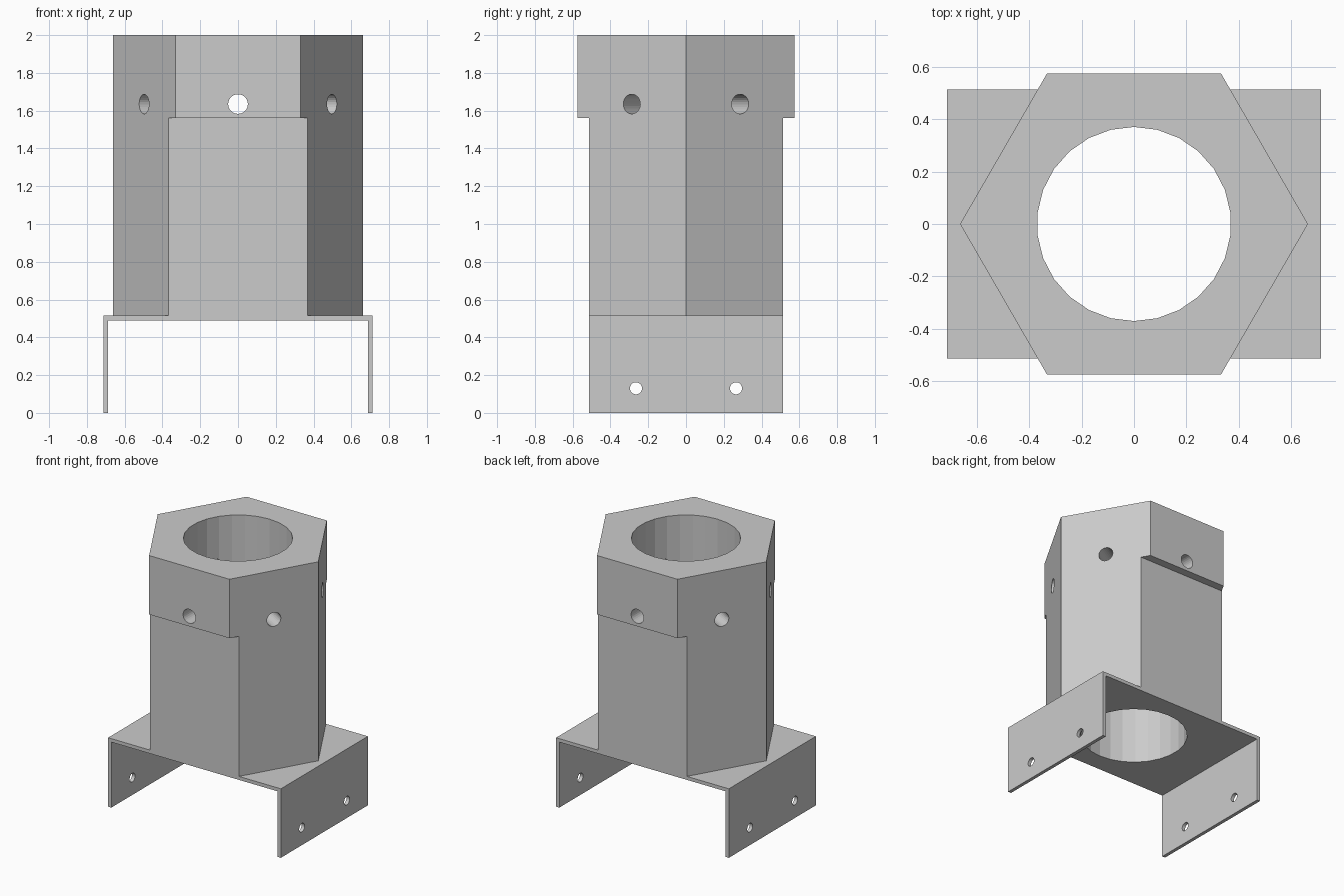
import bpy, bmesh, math
from mathutils import Matrix, Vector

cube = bpy.data.objects.get("Cube")
if cube:
    bpy.data.objects.remove(cube, do_unlink=True)

# Single grey finish
grey = bpy.data.materials.new("plain grey")
grey.use_nodes = True
COLOUR = (0.6, 0.6, 0.6, 1)
grey.diffuse_color = COLOUR
grey.node_tree.nodes["Principled BSDF"].inputs["Base Color"].default_value = COLOUR

# Main dimensions
HEX_R, BORE_R = 0.663, 0.37
TOP, COLLAR_Z, PLATE_Z = 2.0, 1.56, 0.515
HALF_X, HALF_Y, SHEET = 0.713, 0.513, 0.026
SIDES = 26


def add_object(name, bm):
    bmesh.ops.recalc_face_normals(bm, faces=bm.faces)
    mesh = bpy.data.meshes.new(name)
    bm.to_mesh(mesh)
    bm.free()
    mesh.materials.append(grey)
    obj = bpy.data.objects.new(name, mesh)
    bpy.context.collection.objects.link(obj)
    return obj


def extrude(name, points, offset):
    bm = bmesh.new()
    face = bm.faces.new([bm.verts.new(p) for p in points])
    result = bmesh.ops.extrude_face_region(bm, geom=[face], use_keep_orig=True)
    moved = [v for v in result["geom"] if isinstance(v, bmesh.types.BMVert)]
    bmesh.ops.translate(bm, verts=moved, vec=offset)
    return add_object(name, bm)


def cylinder(name, radius, length, centre, axis):
    bm = bmesh.new()
    turn = Vector((0, 0, 1)).rotation_difference(Vector(axis)).to_matrix().to_4x4()
    bmesh.ops.create_cone(bm, cap_ends=True, segments=SIDES, radius1=radius,
                          radius2=radius, depth=length,
                          matrix=Matrix.Translation(centre) @ turn)
    return add_object(name, bm)


def block(name, size, centre):
    bm = bmesh.new()
    bmesh.ops.create_cube(bm, size=1, matrix=Matrix.Translation(centre)
                          @ Matrix.Diagonal((*size, 1)))
    return add_object(name, bm)


def cut(target, cutter):
    cutter.hide_render = True
    mod = target.modifiers.new("cut", "BOOLEAN")
    mod.operation, mod.solver, mod.object = "DIFFERENCE", "EXACT", cutter
    bpy.context.view_layer.objects.active = target
    bpy.ops.object.modifier_apply(modifier=mod.name)
    bpy.data.objects.remove(cutter, do_unlink=True)


# Hexagonal socket with corners on the x axis
corners = [(HEX_R * math.cos(i * math.pi / 3), HEX_R * math.sin(i * math.pi / 3), PLATE_Z)
           for i in range(6)]
socket = extrude("hexagonal_socket", corners, (0, 0, TOP - PLATE_Z))

# Front and back flats below the collar
for side in (-1, 1):
    cut(socket, block("flat_cutter", (2, 0.4, COLLAR_Z),
                      (0, side * (HALF_Y + 0.2), COLLAR_Z / 2)))

# Folded base bracket
x, t = HALF_X, SHEET
profile = [(-x, 0), (-x, PLATE_Z), (x, PLATE_Z), (x, 0), (x - t, 0),
           (x - t, PLATE_Z - t), (t - x, PLATE_Z - t), (t - x, 0)]
bracket = extrude("base_bracket", [(px, -HALF_Y, pz) for px, pz in profile],
                  (0, 2 * HALF_Y, 0))

# Central bore through both parts
for part in (socket, bracket):
    cut(part, cylinder("bore_cutter", BORE_R, 5, (0, 0, 1), (0, 0, 1)))

# Set screw holes through opposite hexagon faces
for degrees in (30, 90, 150):
    a = math.radians(degrees)
    cut(socket, cylinder("screw_cutter", 0.052, 2, (0, 0, 1.635),
                         (math.cos(a), math.sin(a), 0)))

# Mounting holes through both legs
for side in (-1, 1):
    cut(bracket, cylinder("mount_cutter", 0.032, 2, (0, side * 0.265, 0.13), (1, 0, 0)))
